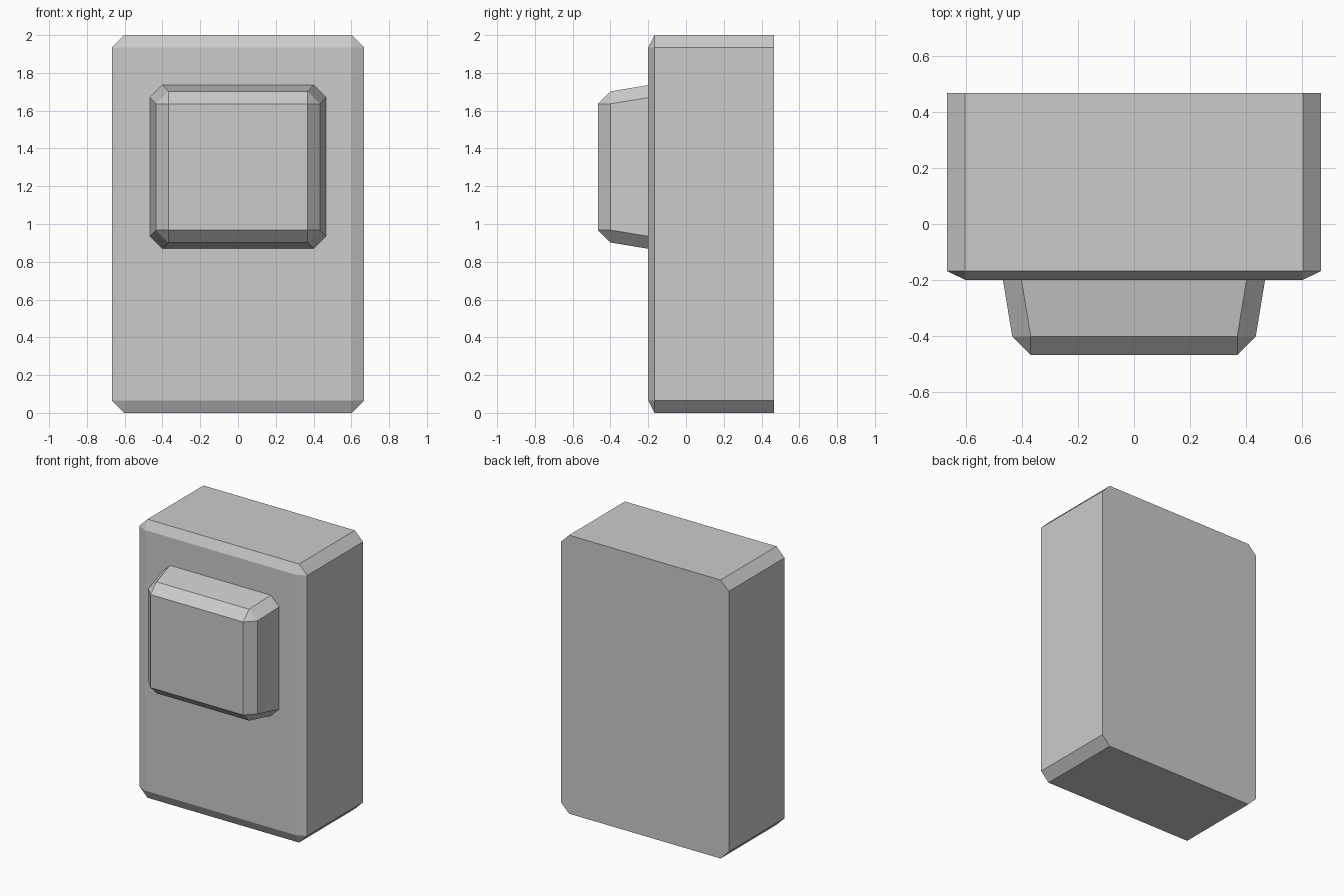
import bpy
import bmesh

# Remove the default object
default = bpy.data.objects.get("Cube")
if default:
    bpy.data.objects.remove(default, do_unlink=True)

# Single plain grey
GREY = (0.6, 0.6, 0.6, 1)
grey = bpy.data.materials.new("plain grey")
grey.use_nodes = True
grey.diffuse_color = GREY
grey.node_tree.nodes["Principled BSDF"].inputs["Base Color"].default_value = GREY


def clipped_ring(bm, y, half_w, half_h, cut, mid_z):
    """Rectangle with cut corners; each corner gives two neighbouring vertices."""
    w, h = half_w - cut, half_h - cut
    points = [(half_w, -h), (half_w, h), (w, half_h), (-w, half_h),
              (-half_w, h), (-half_w, -h), (-w, -half_h), (w, -half_h)]
    return [bm.verts.new((x, y, mid_z + z)) for x, z in points]


def bevelled_block(name, mid_z, rings, front, close_back):
    """Cut-corner rings from back to front, ending in a plain rectangle."""
    bm = bmesh.new()
    loops = [clipped_ring(bm, *ring, mid_z) for ring in rings]
    if close_back:
        bm.faces.new(loops[0])
    for a, b in zip(loops, loops[1:]):
        for i in range(8):
            j = (i + 1) % 8
            bm.faces.new((a[i], a[j], b[j], b[i]))

    # Front rectangle, edge bevels and triangular corners
    y, w, h = front
    corners = [bm.verts.new((x, y, mid_z + z))
               for x, z in ((w, h), (-w, h), (-w, -h), (w, -h))]
    bm.faces.new(corners)
    last = loops[-1]
    for i in range(4):
        a, b, c = (last[(2 * i + k) % 8] for k in (1, 2, 3))
        bm.faces.new((a, b, corners[i]))
        bm.faces.new((b, c, corners[(i + 1) % 4], corners[i]))

    bmesh.ops.recalc_face_normals(bm, faces=bm.faces)
    mesh = bpy.data.meshes.new(name)
    bm.to_mesh(mesh)
    bm.free()
    mesh.materials.append(grey)
    obj = bpy.data.objects.new(name, mesh)
    bpy.context.collection.objects.link(obj)
    return obj


# Tall box with chamfered edges
bevelled_block("body", 1.0,
               [(0.467, 0.667, 1.0, 0.065), (-0.167, 0.667, 1.0, 0.065)],
               (-0.2, 0.6, 0.935), True)

# Tapered raised panel on the front
bevelled_block("front_panel", 1.302,
               [(-0.2, 0.467, 0.433, 0.066), (-0.4, 0.434, 0.4, 0.066)],
               (-0.467, 0.368, 0.334), False)
